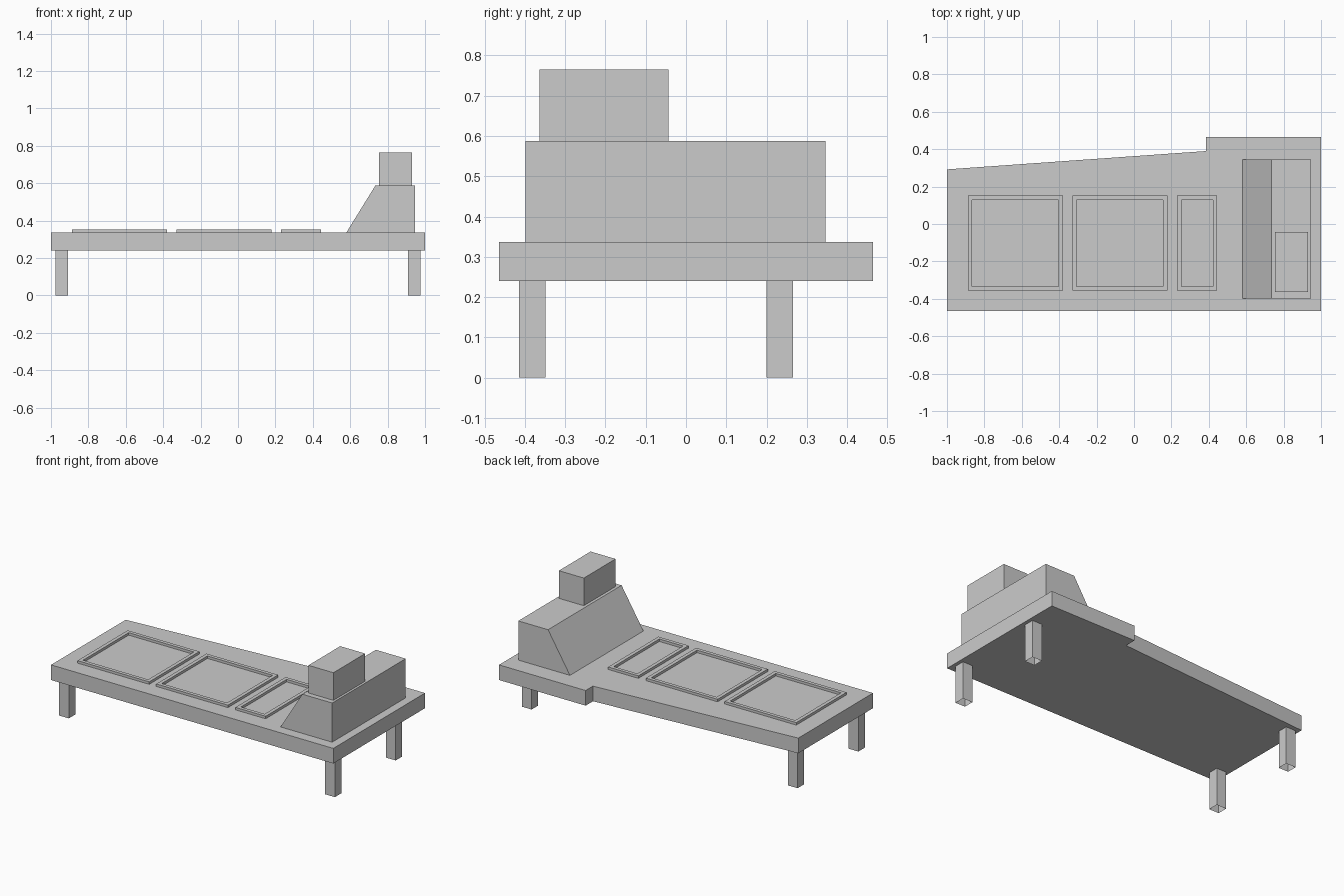
import bpy

if "Cube" in bpy.data.objects:
    bpy.data.objects.remove(bpy.data.objects["Cube"])


def mesh_object(name, verts, faces):
    mesh = bpy.data.meshes.new(name)
    mesh.from_pydata(verts, [], faces)
    mesh.update()
    obj = bpy.data.objects.new(name, mesh)
    bpy.context.collection.objects.link(obj)
    return obj


def prism(name, low, high, caps=True):
    """Join two matching counter-clockwise loops (seen from the high end)."""
    n = len(low)
    faces = [(i, (i + 1) % n, n + (i + 1) % n, n + i) for i in range(n)]
    if caps:
        faces += [tuple(reversed(range(n))), tuple(range(n, 2 * n))]
    return mesh_object(name, low + high, faces)


def rect(x0, x1, y0, y1, z):
    return [(x0, y0, z), (x1, y0, z), (x1, y1, z), (x0, y1, z)]


def box(name, x0, x1, y0, y1, z0, z1, caps=True):
    return prism(name, rect(x0, x1, y0, y1, z0), rect(x0, x1, y0, y1, z1), caps)


def frame(name, x0, x1, y0, y1, z0, z1, w):
    """Raised rectangular rim, open to the deck in the middle."""
    inner = (x0 + w, x1 - w, y0 + w, y1 - w)
    loops = [rect(x0, x1, y0, y1, z0), rect(x0, x1, y0, y1, z1),
             rect(*inner, z1), rect(*inner, z0)]
    verts = [v for loop in loops for v in loop]
    faces = []
    for k in range(4):
        a, b = 4 * k, 4 * ((k + 1) % 4)
        for i in range(4):
            j = (i + 1) % 4
            faces.append((a + i, a + j, b + j, b + i))
    return mesh_object(name, verts, faces)


BASE, DECK, STEP, TOP = 0.24, 0.337, 0.588, 0.765

# Deck with a tapering back edge and a wider end
outline = [(-1, -0.464), (1, -0.464), (1, 0.464), (0.386, 0.464),
           (0.386, 0.39), (-1, 0.292)]
prism("deck", [(x, y, BASE) for x, y in outline],
      [(x, y, DECK) for x, y in outline])

# Four legs, open-ended tubes
for side, x0, x1 in (("left", -0.977, -0.908), ("right", 0.908, 0.977)):
    for end, y0, y1 in (("front", -0.415, -0.349), ("back", 0.2, 0.266)):
        box(f"{end}_{side}_leg", x0, x1, y0, y1, 0, BASE, caps=False)

# Hatch rims on the deck
for i, (x0, x1) in enumerate(((-0.888, -0.38), (-0.33, 0.178), (0.231, 0.445))):
    frame(f"hatch_rim_{i + 1}", x0, x1, -0.356, 0.152, DECK, 0.353, 0.023)

# Raised housing with a sloped face
prism("sloped_housing", rect(0.58, 0.946, -0.398, 0.346, DECK),
      rect(0.735, 0.946, -0.398, 0.346, STEP))

# Cabin block on top of the housing
box("cabin_block", 0.754, 0.931, -0.364, -0.043, STEP, TOP)
